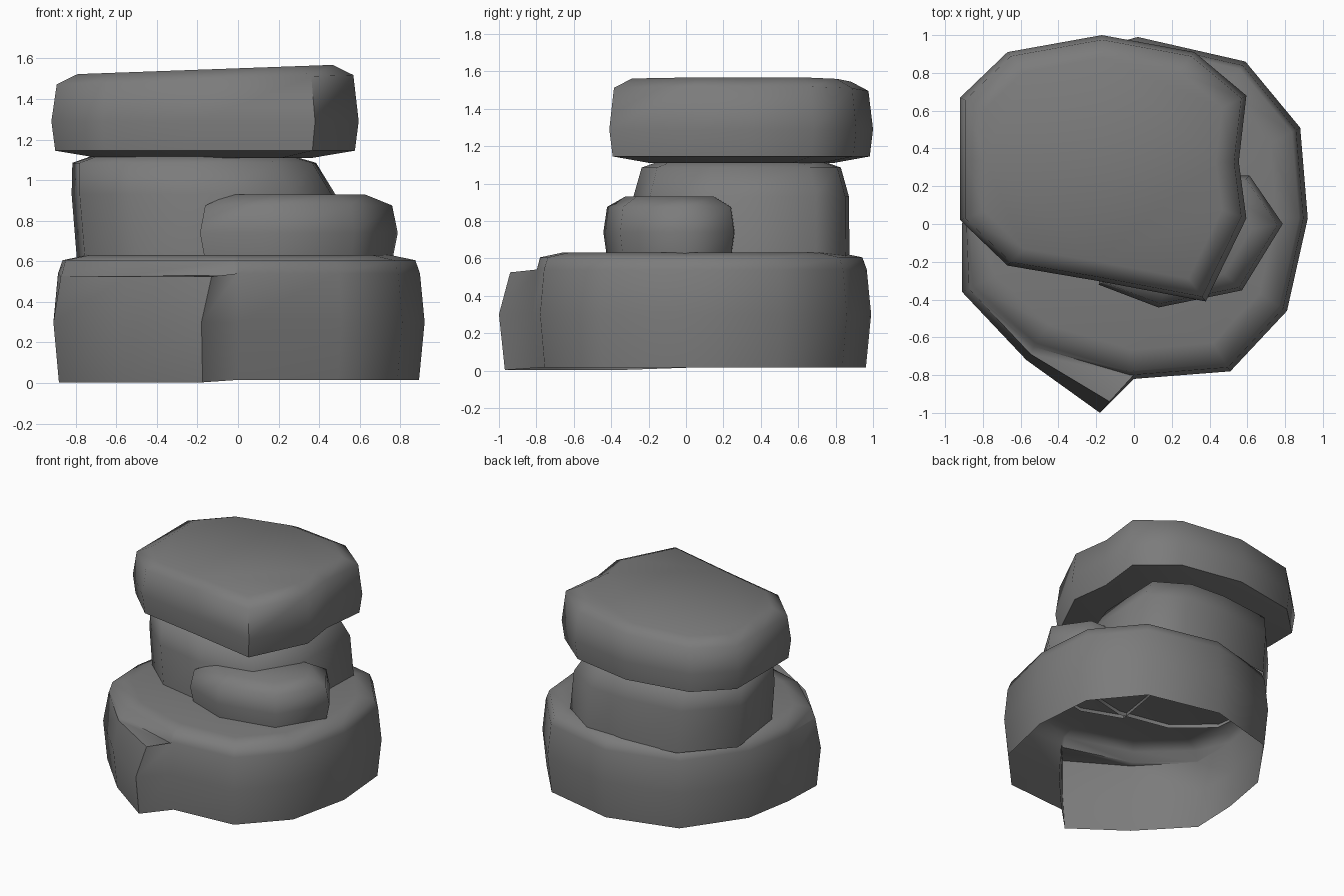
import bpy, bmesh

if "Cube" in bpy.data.objects:
    bpy.data.objects.remove(bpy.data.objects["Cube"])

stone = bpy.data.materials.new("grey stone")
stone.diffuse_color = (0.2, 0.2, 0.2, 1)
stone.use_nodes = True
stone.node_tree.nodes["Principled BSDF"].inputs["Base Color"].default_value = stone.diffuse_color


def loft(name, rings, cap_bottom=False):
    """Skin a stack of counter-clockwise rings and cap the top."""
    bm = bmesh.new()
    vs = [[bm.verts.new(p) for p in r] for r in rings]
    n = len(rings[0])
    for a, b in zip(vs, vs[1:]):
        for i in range(n):
            j = (i + 1) % n
            bm.faces.new((a[i], a[j], b[j], b[i]))
    bm.faces.new(vs[-1])
    if cap_bottom:
        bm.faces.new(vs[0][::-1])
    bmesh.ops.remove_doubles(bm, verts=bm.verts[:], dist=0.002)
    me = bpy.data.meshes.new(name)
    bm.to_mesh(me)
    bm.free()
    me.materials.append(stone)
    ob = bpy.data.objects.new(name, me)
    bpy.context.collection.objects.link(ob)
    bpy.ops.object.select_all(action='DESELECT')
    bpy.context.view_layer.objects.active = ob
    ob.select_set(True)
    bpy.ops.object.shade_smooth_by_angle(angle=1.15)
    return ob


def ring(outline, centre, s, z, tilt=0.0, dx=0.0):
    cx, cy = centre
    return [(cx + (x - cx) * s + dx, cy + (y - cy) * s, z + tilt * x)
            for x, y in outline]


# Base stone: main outline plus a broken step on the front left
main = [(0, -0.82), (0.51, -0.78), (0.81, -0.46), (0.92, 0.03), (0.88, 0.51),
        (0.59, 0.86), (0.02, 0.99), (-0.53, 0.84), (-0.84, 0.4), (-0.91, 0.0)]
step = [(-0.91, -0.36), (-0.57, -0.72), (-0.18, -1.0), (0, -0.82)]
ledge = [(-0.87, -0.345), (-0.53, -0.65), (-0.02, -0.80), (0, -0.82)]
inner = [(-0.85, -0.33), (-0.52, -0.63), (-0.02, -0.78), (0, -0.79)]
c = (0, 0.05)
rings = []
for s, z, s2, z2 in ((0.97, 0.015, 0.97, 0.003), (1, 0.3, 1, 0.3), (0.975, 0.54, 0.96, 0.525)):
    rings.append(ring(main, c, s, z) + ring(step, c, s2, z2))
    rings[-1][-1] = rings[-1][0]
rings[2][-2] = (-0.13, -0.94, 0.525)
# flat ledge on the step, then the rounded rim and top
rings.append(rings[2][:10] + ring(ledge, c, 1, 0.53))
rings[3][-1] = rings[3][0]
rings.append(ring(main, c, 0.95, 0.605) + ring(inner, c, 1, 0.605))
rings[4][-1] = rings[4][0]
rings.append(ring(main, c, 0.82, 0.63) + ring(inner, c, 0.86, 0.63))
rings[5][-1] = rings[5][0]
loft("base_stone", rings)

# Middle stone, leaning left towards its top
mid = [(0.52, 0.7), (0.26, 0.86), (-0.05, 0.88), (-0.5, 0.83), (-0.8, 0.5), (-0.76, 0.02),
       (-0.5, -0.21), (-0.1, -0.29), (0.3, -0.2), (0.5, 0.12)]
c = (-0.15, 0.3)
loft("middle_stone", [ring(mid, c, 0.99, 0.6), ring(mid, c, 0.985, 0.93, 0, -0.03),
                      ring(mid, c, 0.91, 1.085, 0, -0.075), ring(mid, c, 0.72, 1.125, 0, -0.085)])

# Small stone resting at the front right
small = [(-0.185, -0.32), (0.13, -0.44), (0.57, -0.35), (0.785, 0), (0.61, 0.255),
         (0.2, 0.265), (-0.12, 0.08)]
c = (0.28, -0.08)
loft("small_stone", [ring(small, c, 0.95, 0.6), ring(small, c, 1.005, 0.74),
                     ring(small, c, 0.95, 0.875), ring(small, c, 0.68, 0.93)])

# Flat stone on the top
top = [(-0.92, 0.67), (-0.92, 0.35), (-0.92, 0.02), (-0.67, -0.22), (-0.2, -0.3),
       (0.38, -0.41), (0.595, 0.03), (0.555, 0.33), (0.595, 0.68), (0.32, 0.91),
       (-0.17, 1.0), (-0.67, 0.91)]
c = (-0.16, 0.3)
loft("top_stone", [ring(top, c, 0.7, 1.11), ring(top, c, 0.975, 1.145), ring(top, c, 1, 1.29),
                   ring(top, c, 0.965, 1.5, 0.03), ring(top, c, 0.83, 1.55, 0.03)],
     cap_bottom=True)
